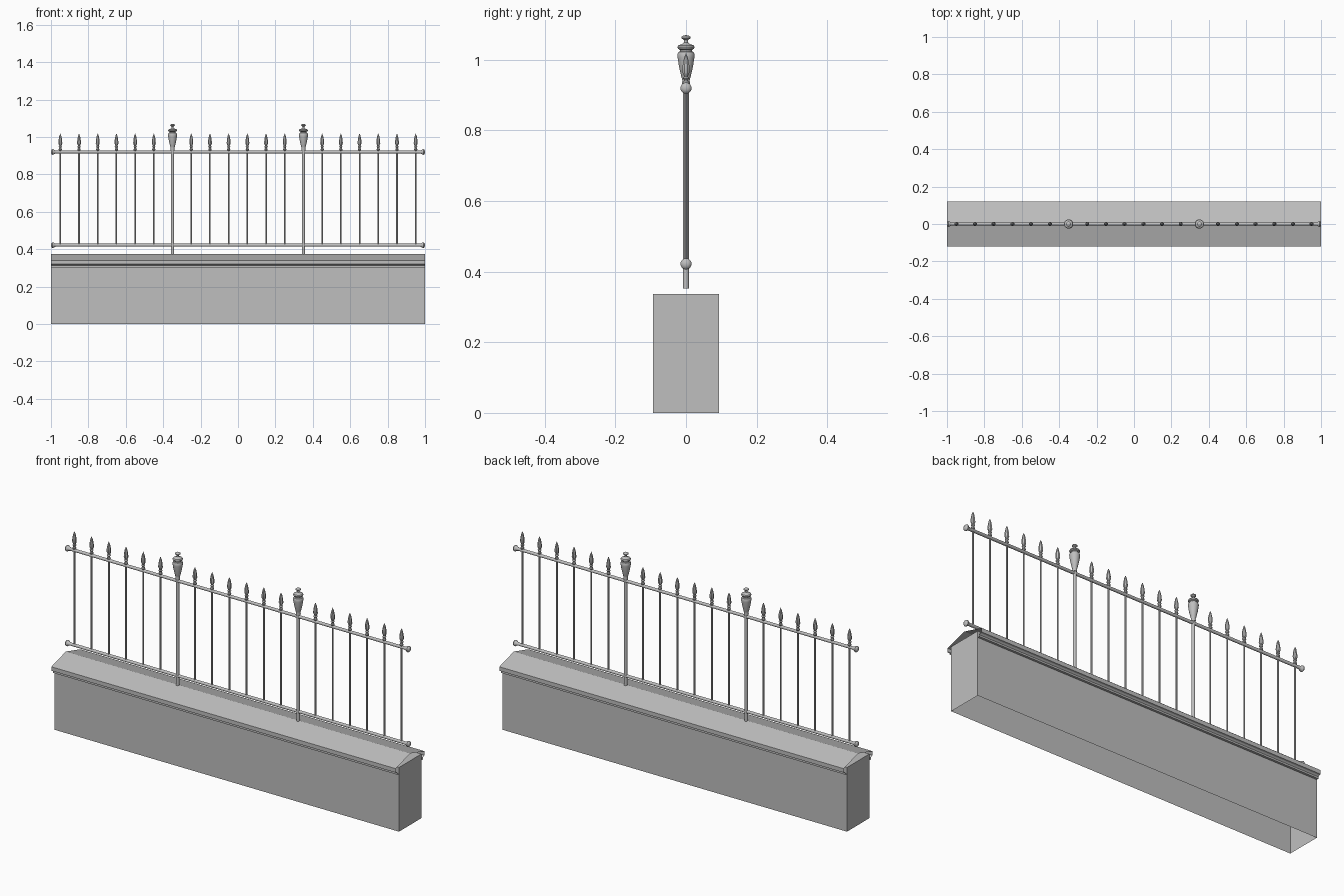
import bpy, bmesh, math

cube = bpy.data.objects.get("Cube")
if cube:
    bpy.data.objects.remove(cube, do_unlink=True)

grey = bpy.data.materials.new("plain grey")
grey.use_nodes = True
COLOUR = (0.52, 0.52, 0.52, 1.0)
grey.diffuse_color = COLOUR
grey.node_tree.nodes["Principled BSDF"].inputs["Base Color"].default_value = COLOUR


def finish(name, bm, smooth=False):
    """Turn a bmesh into a named, coloured object."""
    mesh = bpy.data.meshes.new(name)
    bm.to_mesh(mesh)
    bm.free()
    mesh.materials.append(grey)
    obj = bpy.data.objects.new(name, mesh)
    bpy.context.collection.objects.link(obj)
    if smooth:
        bpy.ops.object.select_all(action="DESELECT")
        obj.select_set(True)
        bpy.context.view_layer.objects.active = obj
        bpy.ops.object.shade_smooth_by_angle(angle=math.radians(40))
    return obj


def lathe(name, profile, sides=12, x=0.0, along_x=False, smooth=True):
    """Spin (radius, height) points round z, or round x for the rails."""
    bm = bmesh.new()
    rings = []
    for r, h in profile:
        ring = []
        for i in range(sides if r > 0 else 1):
            a = 2 * math.pi * (i + 0.5) / sides
            u, v = r * math.cos(a), r * math.sin(a)
            ring.append(bm.verts.new((h, u, v) if along_x else (x + u, v, h)))
        rings.append(ring)
    for a, b in zip(rings, rings[1:]):
        for i in range(sides):
            j = (i + 1) % sides
            if len(a) == 1:
                bm.faces.new((a[0], b[j], b[i]))
            elif len(b) == 1:
                bm.faces.new((a[i], a[j], b[0]))
            else:
                bm.faces.new((a[i], a[j], b[j], b[i]))
    bmesh.ops.recalc_face_normals(bm, faces=bm.faces)
    return finish(name, bm, smooth)


# Base wall, open underneath
WALL_Y, WALL_Z = 0.093, 0.337
bm = bmesh.new()
bmesh.ops.create_cube(bm, size=1)
for v in bm.verts:
    v.co = (v.co.x * 2, v.co.y * 2 * WALL_Y, (v.co.z + 0.5) * WALL_Z)
bottom = [f for f in bm.faces if f.normal.z < -0.9]
bmesh.ops.delete(bm, geom=bottom, context="FACES_ONLY")
finish("base_wall", bm)

# Gabled coping with a stepped moulding below the eaves, open at both ends
half = [(-0.093, 0.303), (-0.105, 0.303), (-0.105, 0.312),
        (-0.112, 0.318), (-0.12, 0.32), (-0.12, 0.341)]
section = half + [(0.0, 0.375)] + [(-y, z) for y, z in reversed(half)]
bm = bmesh.new()
left = [bm.verts.new((1, y, z)) for y, z in section]
right = [bm.verts.new((-1, y, z)) for y, z in section]
for i in range(len(section) - 1):
    bm.faces.new((right[i], left[i], left[i + 1], right[i + 1]))
bm.normal_update()
if max(f.normal.z for f in bm.faces) < 0.8:
    bmesh.ops.reverse_faces(bm, faces=bm.faces)
finish("coping", bm)

# Horizontal rails with flared, domed ends
end = [(0.0, 1.0), (0.007, 0.999), (0.013, 0.996), (0.016, 0.991),
       (0.015, 0.987), (0.010, 0.980), (0.008, 0.970)]
rail_profile = [(r, -h) for r, h in end] + list(reversed(end))
for name, z in (("lower_rail", 0.422), ("upper_rail", 0.92)):
    rail = lathe(name, rail_profile, along_x=True)
    rail.location.z = z

# Bars with spearheads, and two thicker posts with urn finials
spear = [(0.0, 0.925), (0.007, 0.927), (0.010, 0.933), (0.007, 0.939),
         (0.006, 0.943), (0.010, 0.948), (0.006, 0.953), (0.0115, 0.966),
         (0.010, 0.985), (0.006, 1.005), (0.0, 1.02)]
urn = [(0.0, 0.925), (0.010, 0.928), (0.012, 0.935), (0.010, 0.941),
       (0.013, 0.950), (0.020, 0.980), (0.024, 1.005), (0.025, 1.016),
       (0.022, 1.022), (0.017, 1.024), (0.017, 1.028), (0.023, 1.031),
       (0.025, 1.036), (0.022, 1.041), (0.010, 1.045), (0.006, 1.049),
       (0.006, 1.056), (0.013, 1.061), (0.013, 1.065), (0.008, 1.069),
       (0.0, 1.07)]
for i in range(20):
    x = -0.95 + 0.1 * i
    if i in (6, 13):
        lathe("post", [(0, 0.352), (0.0085, 0.352), (0.0085, 0.93), (0, 0.93)], 12, x)
        lathe("urn_finial", urn, 16, x)
    else:
        lathe("bar", [(0, 0.422), (0.0045, 0.422), (0.0045, 0.93), (0, 0.93)], 8, x)
        lathe("spearhead", spear, 8, x)
